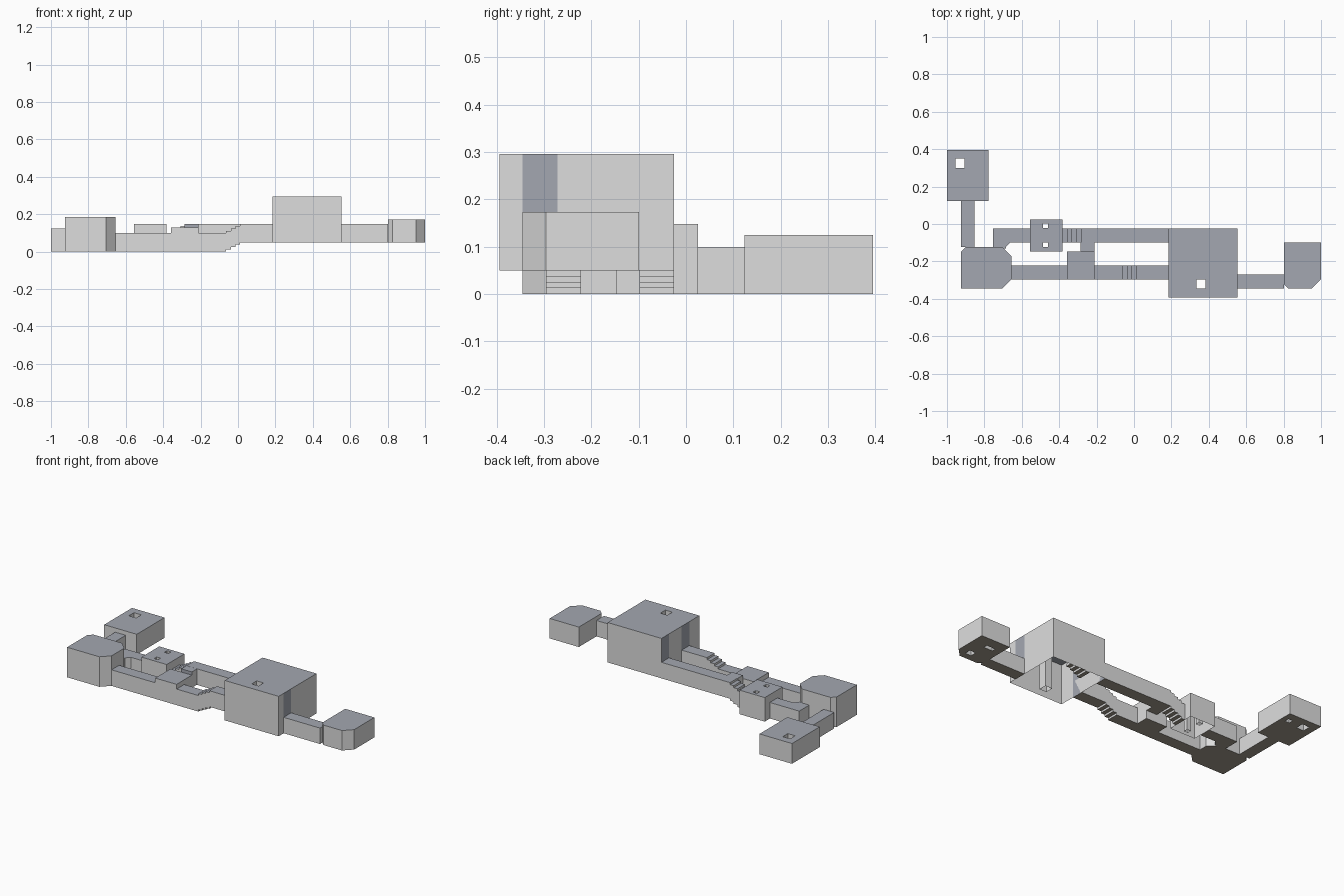
import bpy, bmesh
from mathutils import Vector

old = bpy.data.objects.get("Cube")
if old:
    bpy.data.objects.remove(old, do_unlink=True)


def material(name, colour):
    m = bpy.data.materials.new(name)
    m.use_nodes = True
    m.diffuse_color = (*colour, 1)
    m.node_tree.nodes["Principled BSDF"].inputs["Base Color"].default_value = (*colour, 1)
    return m


WALL, ROOF, FLOOR = 0, 1, 2
MATERIALS = [material("wall grey", (0.73, 0.73, 0.73)),
             material("roof blue grey", (0.37, 0.39, 0.44)),
             material("floor brown", (0.37, 0.33, 0.265))]


def finish(name, bm):
    mesh = bpy.data.meshes.new(name)
    bm.to_mesh(mesh)
    bm.free()
    for m in MATERIALS:
        mesh.materials.append(m)
    obj = bpy.data.objects.new(name, mesh)
    bpy.context.collection.objects.link(obj)
    return obj


def rect(x0, x1, y0, y1):
    return [(x0, y0), (x1, y0), (x1, y1), (x0, y1)]


def slab(bm, loops, z, mat, up):
    """Flat sheet with holes: the first loop is the outline."""
    edges = []
    for loop in loops:
        vs = [bm.verts.new((x, y, z)) for x, y in loop]
        edges += [bm.edges.new((vs[i - 1], vs[i])) for i in range(len(vs))]
    result = bmesh.ops.triangle_fill(bm, edges=edges, use_dissolve=False, use_beauty=True)
    for f in result["geom"]:
        if isinstance(f, bmesh.types.BMFace):
            f.material_index = mat
            f.normal_update()
            if (f.normal.z > 0) != up:
                f.normal_flip()


def sides(bm, loop, z0, z1, inward=False, doors=()):
    """Upright walls round a loop; doors lists edges in the roof colour."""
    for i, (x, y) in enumerate(loop):
        u, v = loop[(i + 1) % len(loop)]
        ring = [(x, y, z0), (u, v, z0), (u, v, z1), (x, y, z1)]
        if inward:
            ring.reverse()
        f = bm.faces.new([bm.verts.new(p) for p in ring])
        f.material_index = ROOF if i in doors else WALL


def room(name, outline, z0, z1, pillars=(), crates=(), doors=(), floor=True):
    """Shell with pillar shafts right through and crate hollows under the floor."""
    bm = bmesh.new()
    sides(bm, outline, z0, z1, doors=doors)
    slab(bm, [outline, *pillars], z1, ROOF, True)
    if floor:
        slab(bm, [outline, *pillars, *crates], z0, FLOOR, False)
    for p in pillars:
        sides(bm, p, z0, z1, inward=True)
    for c in crates:
        sides(bm, c, z0, z0 + 0.035, inward=True)
        slab(bm, [c], z0 + 0.035, FLOOR, False)
    return finish(name, bm)


def stair_passage(name, x0, x1, y0, y1, first, tread=0.025, rise=0.0124, height=0.099):
    """Passage whose floor and roof both climb four steps."""
    line, z = [(x0, 0)], 0
    for i in range(4):
        x = first + i * tread
        line += [(x, z), (x, z + rise)]
        z += rise
    line.append((x1, z))
    profile = line + [(x, z + height) for x, z in reversed(line)]
    bm = bmesh.new()
    face = bm.faces.new([bm.verts.new((x, y0, z)) for x, z in profile])
    new = bmesh.ops.extrude_face_region(bm, geom=[face])["geom"]
    bmesh.ops.translate(bm, vec=Vector((0, y1 - y0, 0)),
                        verts=[g for g in new if isinstance(g, bmesh.types.BMVert)])
    bmesh.ops.recalc_face_normals(bm, faces=bm.faces)
    for f in bm.faces:
        f.material_index = ROOF if f.normal.z > 0.5 else FLOOR if f.normal.z < -0.5 else WALL
    return finish(name, bm)


# Back corner room and its passage
room("back_corner_room", rect(-1, -0.778, 0.124, 0.395), 0, 0.125,
     pillars=[rect(-0.955, -0.905, 0.3, 0.35)], crates=[rect(-0.84, -0.81, 0.315, 0.345)])
room("back_corner_passage", rect(-0.925, -0.853, -0.123, 0.124), 0, 0.099)

# Chamfered room
room("chamfered_room", [(-0.925, -0.345), (-0.705, -0.345), (-0.656, -0.296), (-0.656, -0.172),
                        (-0.705, -0.123), (-0.9, -0.123), (-0.925, -0.148)], 0, 0.185)

# Bent passage to the small pillared room
room("bent_passage", [(-0.755, -0.13), (-0.685, -0.13), (-0.685, -0.123), (-0.66, -0.098),
                      (-0.555, -0.098), (-0.555, -0.025), (-0.755, -0.025)], 0, 0.099)
room("small_pillar_room", rect(-0.555, -0.383, -0.148, 0.025), 0, 0.148,
     pillars=[rect(-0.487, -0.46, y, y + 0.025) for y in (-0.123, -0.022)], floor=False)

# Two climbing passages, with the side chamber and link between them
stair_passage("back_stair_passage", -0.383, 0.185, -0.098, -0.025, -0.358)
stair_passage("front_stair_passage", -0.656, 0.185, -0.296, -0.222, -0.063)
room("side_chamber", rect(-0.358, -0.212, -0.296, -0.147), 0, 0.128)
room("link_passage", rect(-0.285, -0.212, -0.147, -0.098), 0.05, 0.148, doors=(0,))

# Great hall, open underneath, with roof-coloured strips over the doorways
room("great_hall", [(0.185, -0.394), (0.553, -0.394), (0.553, -0.345), (0.553, -0.271),
                    (0.553, -0.025), (0.185, -0.025), (0.185, -0.098),
                    (0.185, -0.222), (0.185, -0.296)], 0.05, 0.296,
     pillars=[rect(0.335, 0.382, -0.345, -0.296)], doors=(2, 5, 7), floor=False)

# Steps inside the hall
for i in range(4):
    x = 0.29 + i * 0.025
    room(f"hall_step_{i + 1}", rect(x, x + 0.025, -0.11, -0.03), 0.05 + i * 0.0125, 0.065 + i * 0.0125)

# End passage and end room
room("end_passage", rect(0.553, 0.801, -0.345, -0.271), 0.05, 0.148)
room("end_room", [(0.825, -0.345), (0.951, -0.345), (1, -0.296), (1, -0.099),
                  (0.801, -0.099), (0.801, -0.321)], 0.05, 0.173,
     crates=[rect(0.905, 0.945, -0.305, -0.265), rect(0.85, 0.91, -0.19, -0.165)])
